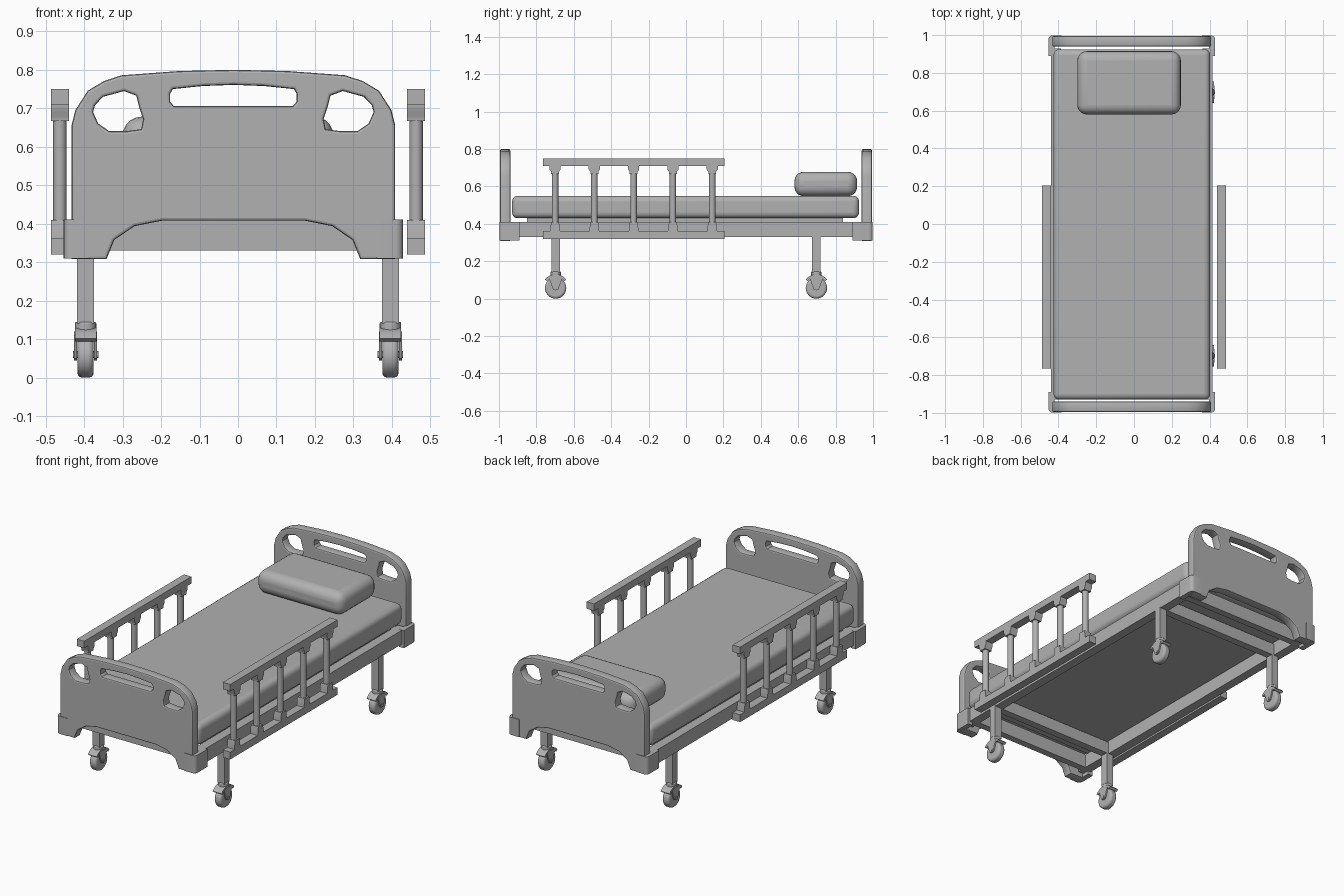
import bpy, bmesh, math
from mathutils import Matrix

if "Cube" in bpy.data.objects:
    bpy.data.objects.remove(bpy.data.objects["Cube"])

CX = -0.012  # centre line of bed frame and boards
GREY = bpy.data.materials.new("mid_grey")
GREY.diffuse_color = (.44, .44, .44, 1)
GREY.use_nodes = True
GREY.node_tree.nodes["Principled BSDF"].inputs["Base Color"].default_value = GREY.diffuse_color


def shade(ob):
    bpy.ops.object.select_all(action='DESELECT')
    ob.select_set(True)
    bpy.context.view_layer.objects.active = ob
    bpy.ops.object.shade_smooth_by_angle(angle=math.radians(35))


def finish(name, bm, bevel=0, segs=2, smooth=True):
    bmesh.ops.recalc_face_normals(bm, faces=bm.faces[:])
    me = bpy.data.meshes.new(name)
    bm.to_mesh(me)
    bm.free()
    me.materials.append(GREY)
    ob = bpy.data.objects.new(name, me)
    bpy.context.collection.objects.link(ob)
    if bevel:
        m = ob.modifiers.new("bevel", 'BEVEL')
        m.width, m.segments, m.limit_method = bevel, segs, 'ANGLE'
    if smooth:
        shade(ob)
    return ob


def box(name, x0, x1, y0, y1, z0, z1, bevel=0, segs=2):
    bm = bmesh.new()
    bmesh.ops.create_cube(bm, size=1)
    for v in bm.verts:
        v.co.x = x0 if v.co.x < 0 else x1
        v.co.y = y0 if v.co.y < 0 else y1
        v.co.z = z0 if v.co.z < 0 else z1
    return finish(name, bm, bevel, segs, bevel > 0)


def prism(name, pts, depth):
    """Extrude a list of 3D points along a depth vector."""
    bm = bmesh.new()
    f = bm.faces.new([bm.verts.new(p) for p in pts])
    # keep the starting cap so the solid is closed
    r = bmesh.ops.extrude_face_region(bm, geom=[f], use_keep_orig=True)
    bmesh.ops.translate(bm, vec=depth, verts=[v for v in r['geom'] if isinstance(v, bmesh.types.BMVert)])
    return finish(name, bm)


def cyl(name, c, r, length, axis='Z', n=16, bevel=0, segs=2):
    bm = bmesh.new()
    rot = Matrix.Rotation(math.pi / 2, 4, 'Y') if axis == 'X' else Matrix()
    bmesh.ops.create_cone(bm, cap_ends=True, segments=n, radius1=r, radius2=r, depth=length,
                          matrix=Matrix.Translation(c) @ rot)
    return finish(name, bm, bevel, segs)


def mirrored(half):
    """Right-hand half profile, continued with its mirror image."""
    return half + [(-x, z) for x, z in reversed(half) if abs(x) > 1e-6]


# End boards: outline with arched foot, handle slot and two corner grips
OUTLINE = mirrored([(.187, .408), (.257, .394), (.31, .358), (.33, .308), (.42, .308), (.42, .655), (.41, .695),
                    (.378, .745), (.336, .77), (.29, .785), (.14, .796), (0, .799)])
SLOT = mirrored([(.155, .705), (.165, .717), (.165, .737), (.158, .75), (.08, .758), (0, .761)])
GRIP = [(.365, .69), (.36, .708), (.339, .73), (.284, .745), (.252, .733), (.245, .705), (.234, .672),
        (.239, .645), (.276, .64), (.323, .64), (.352, .66)]
for name, y in (("foot_board", -.967), ("head_board", .967)):
    cu = bpy.data.curves.new(name, 'CURVE')
    cu.dimensions, cu.fill_mode = '2D', 'BOTH'
    for loop in (OUTLINE, SLOT, GRIP, [(-x, z) for x, z in GRIP]):
        sp = cu.splines.new('POLY')
        sp.points.add(len(loop) - 1)
        for p, (x, z) in zip(sp.points, loop):
            p.co = (x, z, 0, 1)
        sp.use_cyclic_u = True
    cu.bevel_depth, cu.bevel_resolution, cu.offset, cu.extrude = .007, 1, -.0065, .0205
    tmp = bpy.data.objects.new(name + "_curve", cu)
    bpy.context.collection.objects.link(tmp)
    bpy.context.view_layer.update()
    me = bpy.data.meshes.new_from_object(tmp.evaluated_get(bpy.context.evaluated_depsgraph_get()))
    bpy.data.objects.remove(tmp)
    me.materials.clear()
    me.materials.append(GREY)
    ob = bpy.data.objects.new(name, me)
    ob.matrix_world = Matrix.Translation((CX, y, 0)) @ Matrix.Rotation(math.pi / 2, 4, 'X')
    bpy.context.collection.objects.link(ob)
    shade(ob)

# Frame: side beams, end beams and leg cross beams
for s in (-1, 1):
    x0, x1 = sorted((CX + s * .375, CX + s * .428))
    box("side_beam", x0, x1, -.93, .93, .33, .41)
    box("end_beam", CX - .40, CX + .40, s * .89 - .02, s * .89 + .02, .33, .41)
    box("cross_beam", CX - .38, CX + .38, s * .697 - .022, s * .697 + .022, .33, .40)
box("mattress_platform", CX - .37, CX + .37, -.85, .84, .405, .434)

# Mattress and pillow
box("mattress", -.426, .403, -.93, .925, .43, .55, .03, 4)
box("pillow", -.30, .248, .58, .915, .548, .678, .05, 5)

# L-shaped corner bumpers with a rounded outer corner
for sx in (-1, 1):
    for sy in (-1, 1):
        plan = [(.421 + .02 * math.sin(a), .978 + .02 * math.cos(a)) for a in (math.pi * i / 8 for i in range(5))]
        plan = [(.372, .998)] + plan + [(.441, .89), (.41, .89), (.41, .94), (.372, .94)]
        prism("corner_bumper", [(CX + sx * x, sy * y, .31) for x, y in plan], (0, 0, .101))

# Legs and casters
for sx in (-1, 1):
    for sy in (-1, 1):
        x, y = sx * .396, sy * .697
        box("leg", x - .022, x + .022, y - .022, y + .022, .14, .335)
        cyl("caster_swivel", (x, y, .13), .028, .03, n=20, bevel=.005)
        cyl("caster_wheel", (x, y, .057), .057, .042, 'X', 28, .012, 3)
        cyl("caster_axle", (x, y, .06), .009, .066, 'X', 12)
        # hood wrapping the upper wheel
        arc = [math.radians(38 + 104 * i / 8) for i in range(9)]
        hood = [(x - .028, y + .073 * math.cos(a), .057 + .073 * math.sin(a)) for a in arc]
        hood += [(x - .028, y + .059 * math.cos(a), .057 + .059 * math.sin(a)) for a in reversed(arc)]
        prism("caster_hood", hood, (.056, 0, 0))
        # fork plates
        for s in (-1, 1):
            fork = [(-.036, .11), (-.014, .05), (0, .044), (.014, .05), (.036, .11), (.02, .12), (-.02, .12)]
            prism("caster_fork", [(x + s * .022, y + a, z) for a, z in fork], (s * .008, 0, 0))

# Side guard rails: two bars joined by round posts with shaped end sockets
for s in (-1, 1):
    x0, x1 = s * .463 - .0235, s * .463 + .0235
    box("guard_top_bar", x0, x1, -.765, .205, .71, .75)
    box("guard_bottom_bar", x0, x1, -.765, .205, .32, .362)
    for i in range(5):
        y = -.70 + .21 * i
        cyl("guard_post", (s * .463, y, .536), .0175, .30, n=16)
        upper = mirrored([(.03, 0), (.03, .02), (.021, .033), (.021, .044)])
        lower = mirrored([(.026, 0), (.024, .03), (.02, .048)])
        prism("upper_socket", [(x0, y + a, .711 - h) for a, h in upper], (x1 - x0, 0, 0))
        prism("lower_socket", [(x0, y + a, .361 + h) for a, h in lower], (x1 - x0, 0, 0))
